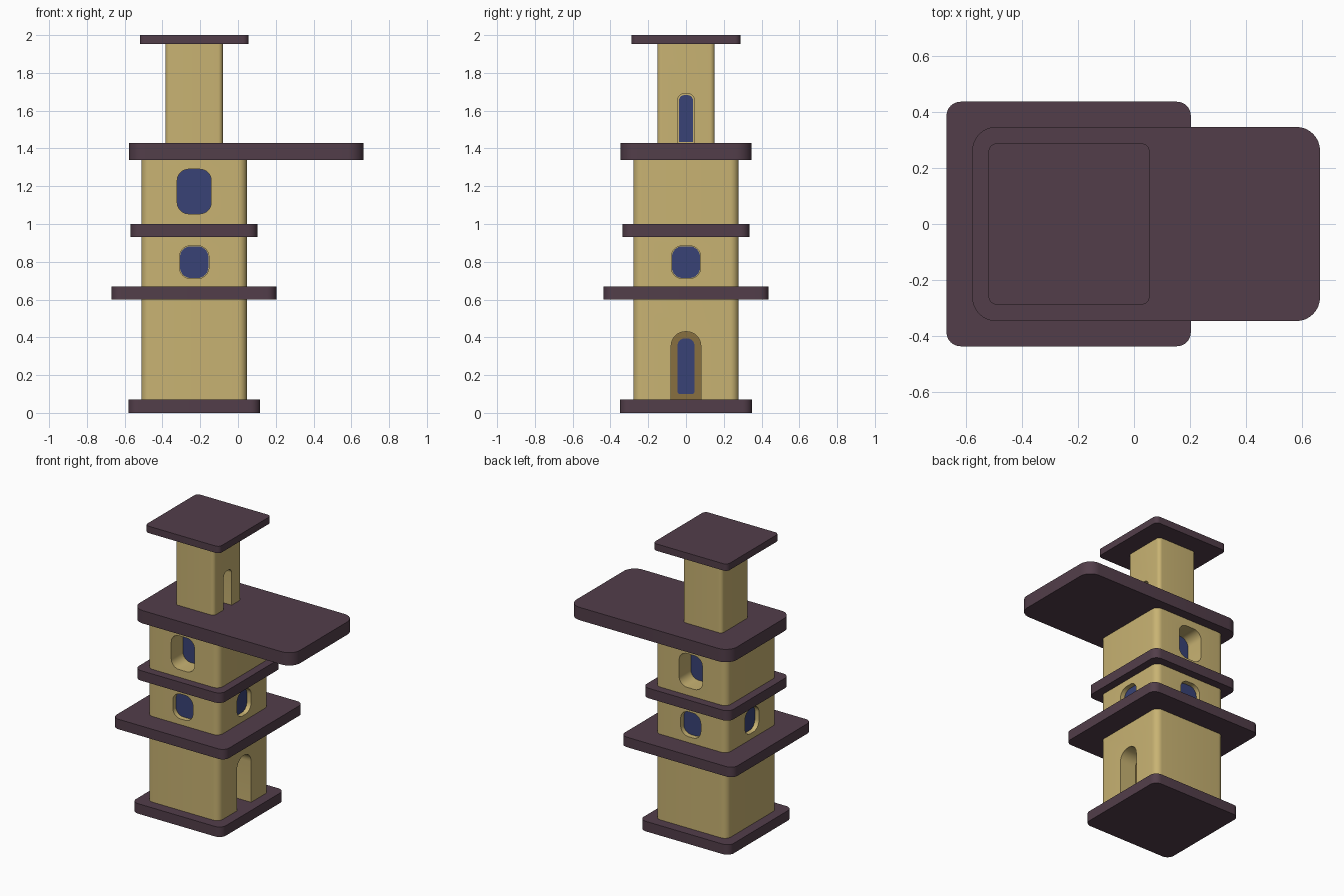
import bpy, bmesh
from math import sin, cos, pi, radians
from mathutils import Matrix

if "Cube" in bpy.data.objects:
    bpy.data.objects.remove(bpy.data.objects["Cube"])

CX = -0.232  # tower axis


def material(name, rgb):
    m = bpy.data.materials.new(name)
    m.diffuse_color = (*rgb, 1)
    m.use_nodes = True
    m.node_tree.nodes["Principled BSDF"].inputs["Base Color"].default_value = m.diffuse_color
    return m


TAN = material("sandstone", (0.58, 0.45, 0.17))
PLUM = material("plum_slab", (0.085, 0.048, 0.068))
BLUE = material("blue_glass", (0.04, 0.055, 0.18))
BROWN = material("door_frame", (0.25, 0.16, 0.05))


def prism(name, w, h, r_low, r_high, a, b, mat, mx, seg=8):
    """Rounded rectangle in local xy, extruded from local z=a to z=b."""
    pts = []
    for k, (sx, sy) in enumerate([(1, 1), (-1, 1), (-1, -1), (1, -1)]):
        r = r_high if sy > 0 else r_low
        n = seg if r > 0 else 0
        for i in range(n + 1):
            t = (k + (i / n if n else 0)) * pi / 2
            pts.append((sx * (w / 2 - r) + r * cos(t), sy * (h / 2 - r) + r * sin(t)))
    bm = bmesh.new()
    low = [bm.verts.new((x, y, a)) for x, y in pts]
    high = [bm.verts.new((x, y, b)) for x, y in pts]
    bm.faces.new(low[::-1])
    bm.faces.new(high)
    for i in range(len(pts)):
        j = (i + 1) % len(pts)
        bm.faces.new((low[i], low[j], high[j], high[i]))
    bm.transform(mx)
    me = bpy.data.meshes.new(name)
    bm.to_mesh(me)
    bm.free()
    me.materials.append(mat)
    ob = bpy.data.objects.new(name, me)
    bpy.context.collection.objects.link(ob)
    return ob


def select(ob):
    bpy.ops.object.select_all(action='DESELECT')
    ob.select_set(True)
    bpy.context.view_layer.objects.active = ob


def block(name, x0, x1, y, z0, z1, r, mat):
    return prism(name, x1 - x0, 2 * y, r, r, z0, z1, mat,
                 Matrix.Translation(((x0 + x1) / 2, 0, 0)))


def face_frame(side, half, z):
    """Local frame on a tower face: x along, y up, z outward."""
    return (Matrix.Translation((CX, 0, z)) @ Matrix.Rotation(radians(side), 4, 'Z')
            @ Matrix.Translation((0, -half, 0)) @ Matrix.Rotation(pi / 2, 4, 'X'))


def recess(wall, side, half, w, z0, z1, r_low, r_high, depth):
    cut = prism("cutter", w, z1 - z0, r_low, r_high, -depth, 0.05, TAN,
                face_frame(side, half, (z0 + z1) / 2))
    mod = wall.modifiers.new("opening", 'BOOLEAN')
    mod.operation, mod.solver, mod.object = 'DIFFERENCE', 'EXACT', cut
    select(wall)
    bpy.ops.object.modifier_apply(modifier=mod.name)
    bpy.data.objects.remove(cut)


def panel(name, side, half, w, z0, z1, r_low, r_high, depth, mat, thick=0.006):
    return prism(name, w, z1 - z0, r_low, r_high, -depth - 0.005, -depth + thick, mat,
                 face_frame(side, half, (z0 + z1) / 2))


# overhanging slabs
block("base_slab", -0.58, 0.117, 0.35, 0, 0.07, 0.05, PLUM)
block("first_roof_slab", -0.67, 0.203, 0.437, 0.60, 0.67, 0.05, PLUM)
block("second_roof_slab", -0.568, 0.103, 0.336, 0.93, 1.00, 0.05, PLUM)
block("balcony_slab", -0.578, 0.665, 0.347, 1.34, 1.43, 0.085, PLUM)
block("top_slab", -0.52, 0.056, 0.288, 1.952, 2.0, 0.03, PLUM)

# storeys
H, HT = 0.279, 0.152
ground = block("ground_storey", CX - H, CX + H, H, 0.07, 0.60, 0.045, TAN)
middle = block("middle_storey", CX - H, CX + H, H, 0.67, 0.93, 0.045, TAN)
upper = block("upper_storey", CX - H, CX + H, H, 1.00, 1.34, 0.045, TAN)
turret = block("turret", CX - HT, CX + HT, HT, 1.43, 1.952, 0.025, TAN)

# arched entrance
recess(ground, 90, H, 0.157, 0.05, 0.43, 0, 0.075, 0.13)
panel("entrance_door", 90, H, 0.157, 0.07, 0.43, 0, 0.075, 0.13, BROWN)
panel("entrance_glass", 90, H, 0.09, 0.10, 0.395, 0.012, 0.04, 0.13, BLUE, 0.011)

# windows on all four sides of the middle storey
for side, label in [(0, "front"), (90, "right"), (180, "back"), (270, "left")]:
    recess(middle, side, H, 0.156, 0.711, 0.885, 0.06, 0.06, 0.036)
    panel(label + "_middle_window", side, H, 0.15, 0.714, 0.882, 0.057, 0.057, 0.036, BLUE)

# deep windows at front and back of the upper storey
for side, label in [(0, "front"), (180, "back")]:
    recess(upper, side, H, 0.18, 1.054, 1.29, 0.06, 0.06, 0.135)
    panel(label + "_upper_window", side, H, 0.18, 1.054, 1.29, 0.06, 0.06, 0.135, BLUE)

# turret doorway onto the balcony
recess(turret, 90, HT, 0.088, 1.41, 1.69, 0, 0.035, 0.07)
panel("turret_door_glass", 90, HT, 0.074, 1.435, 1.682, 0, 0.028, 0.07, BLUE)

for ob in list(bpy.context.collection.objects):
    select(ob)
    bpy.ops.object.shade_smooth_by_angle(angle=radians(30))
